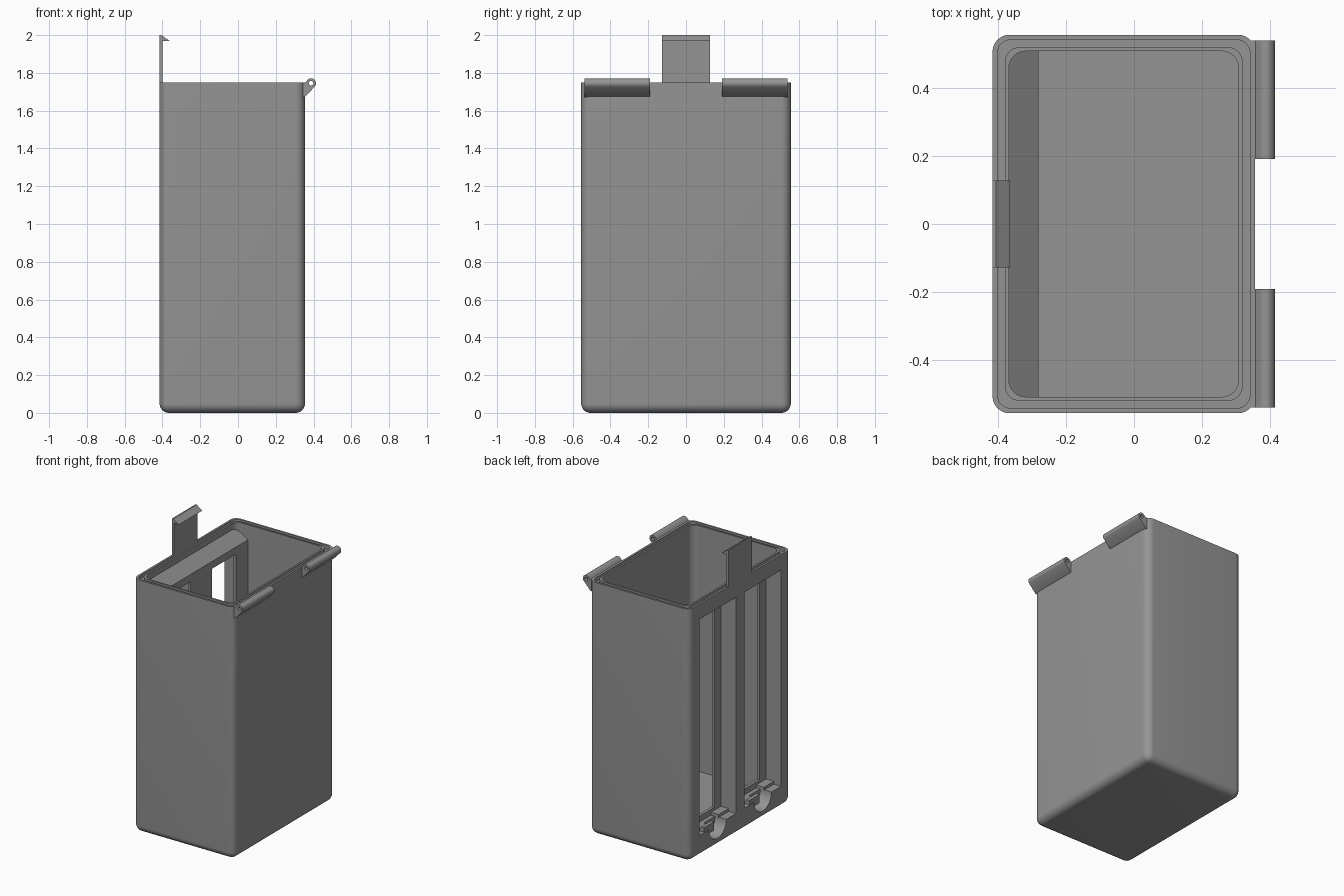
import bpy, bmesh, math
from mathutils import Vector

if "Cube" in bpy.data.objects:
    bpy.data.objects.remove(bpy.data.objects["Cube"])

grey = bpy.data.materials.new("plastic_grey")
grey.diffuse_color = (0.3, 0.3, 0.3, 1)
grey.use_nodes = True
grey.node_tree.nodes["Principled BSDF"].inputs["Base Color"].default_value = grey.diffuse_color


def finish(name, bm):
    bmesh.ops.recalc_face_normals(bm, faces=bm.faces)
    me = bpy.data.meshes.new(name)
    bm.to_mesh(me)
    bm.free()
    ob = bpy.data.objects.new(name, me)
    bpy.context.collection.objects.link(ob)
    me.materials.append(grey)
    return ob


def box(name, lo, hi, radius=0, round_bottom=False):
    """Box between two corners, with optional rounded upright and bottom edges."""
    bm = bmesh.new()
    bmesh.ops.create_cube(bm, size=1)
    for v in bm.verts:
        v.co = Vector([lo[i] + (v.co[i] + 0.5) * (hi[i] - lo[i]) for i in range(3)])
    if radius:
        edges = []
        for e in bm.edges:
            a, b = e.verts
            upright = abs(a.co.z - b.co.z) > 1e-4
            bottom = not upright and abs(a.co.z - lo[2]) < 1e-4
            if upright or (bottom and round_bottom):
                edges.append(e)
        bmesh.ops.bevel(bm, geom=edges, offset=radius, segments=8, profile=0.5,
                        affect='EDGES', clamp_overlap=True)
    return finish(name, bm)


def prism(name, points, axis, start, end):
    """Extrude a profile along y (points are x,z) or x (points are y,z)."""
    bm = bmesh.new()
    place = (lambda p: (p[0], start, p[1])) if axis == 'y' else (lambda p: (start, p[0], p[1]))
    face = bm.faces.new([bm.verts.new(place(p)) for p in points])
    out = bmesh.ops.extrude_face_region(bm, geom=[face])
    shift = (0, end - start, 0) if axis == 'y' else (end - start, 0, 0)
    bmesh.ops.translate(bm, vec=shift,
                        verts=[g for g in out['geom'] if isinstance(g, bmesh.types.BMVert)])
    return finish(name, bm)


def arc(c, r, a0, a1, n):
    return [(c[0] + r * math.cos(math.radians(a0 + (a1 - a0) * i / n)),
             c[1] + r * math.sin(math.radians(a0 + (a1 - a0) * i / n))) for i in range(n + 1)]


def cut(ob, cutter):
    """Subtract the cutter and remove it."""
    mod = ob.modifiers.new("cut", 'BOOLEAN')
    mod.operation, mod.object, mod.solver = 'DIFFERENCE', cutter, 'EXACT'
    bpy.context.view_layer.update()
    me = bpy.data.meshes.new_from_object(
        ob.evaluated_get(bpy.context.evaluated_depsgraph_get()))
    ob.modifiers.clear()
    ob.data = me
    bpy.data.objects.remove(cutter)


X0, X1, Y, TOP = -0.415, 0.355, 0.555, 1.75


def inset_block(name, d, z0, z1, radius):
    return box(name, (X0 + d, -Y + d, z0), (X1 - d, Y - d, z1), radius)


# Outer shell
body = box("container_body", (X0, -Y, 0), (X1, Y, TOP), 0.05, True)

# Cavity, with a thicker wall on the slotted side that slopes back near the rim
cavity = inset_block("cavity", 0.048, 0.05, 1.9, 0.05)
cut(cavity, prism("thick_wall", [(-0.5, 0), (-0.28, 0), (-0.28, 1.645),
                                 (-0.367, 1.71), (-0.5, 1.71)], 'y', -0.7, 0.7))
cut(body, cavity)

# Seal groove in the rim
groove = inset_block("groove", 0.014, TOP - 0.025, 1.9, 0.042)
cut(groove, inset_block("groove_core", 0.036, 1.6, 2.0, 0.045))
cut(body, groove)

# Two tall slots with windows and round finger notches
for yc in (0.247, -0.247):
    cut(body, box("slot", (-0.6, yc - 0.2, 0.15), (-0.30, yc + 0.2, 1.645)))
    cut(body, box("window", (-0.6, yc - 0.13, 0.19), (-0.2, yc + 0.13, 1.595)))
    cut(body, prism("notch", arc((yc, 0.15), 0.095, 0, 348.75, 31), 'x', -0.6, -0.33))

# Small catch and ledge at the foot of each slot
for side, yc in (("left", 0.247), ("right", -0.247)):
    prism(side + "_slot_catch", [(-0.41, 0.12), (-0.33, 0.12), (-0.33, 0.15), (-0.37, 0.15),
                                 (-0.385, 0.18), (-0.41, 0.18)], 'y', yc + 0.03, yc + 0.14)
    box(side + "_slot_ledge", (-0.36, yc - 0.2, 0.145), (-0.299, yc - 0.09, 0.17))

# Latch strip with a hooked tip
prism("latch", [(X0, 1.70), (-0.401, 1.70), (-0.401, 1.97), (-0.363, 1.97),
                (-0.405, 2.0), (X0, 2.0)], 'y', -0.128, 0.128)

# Pair of hinge knuckles with pin holes
C = (0.387, 1.745)
for side, y0 in (("front", -0.538), ("back", 0.19)):
    profile = [(0.345, 1.67), (0.357, 1.675)] + arc(C, 0.026, -45, 150, 20) + [(0.357, TOP), (0.345, TOP)]
    hinge = prism(side + "_hinge", profile, 'y', y0, y0 + 0.348)
    cut(hinge, prism("pin_hole", arc(C, 0.012, 0, 337.5, 15), 'y', y0 - 0.1, y0 + 0.5))

# Smooth the curved surfaces, keep hard edges
for ob in bpy.context.scene.objects:
    bpy.ops.object.select_all(action='DESELECT')
    ob.select_set(True)
    bpy.context.view_layer.objects.active = ob
    bpy.ops.object.shade_smooth_by_angle(angle=math.radians(30))
